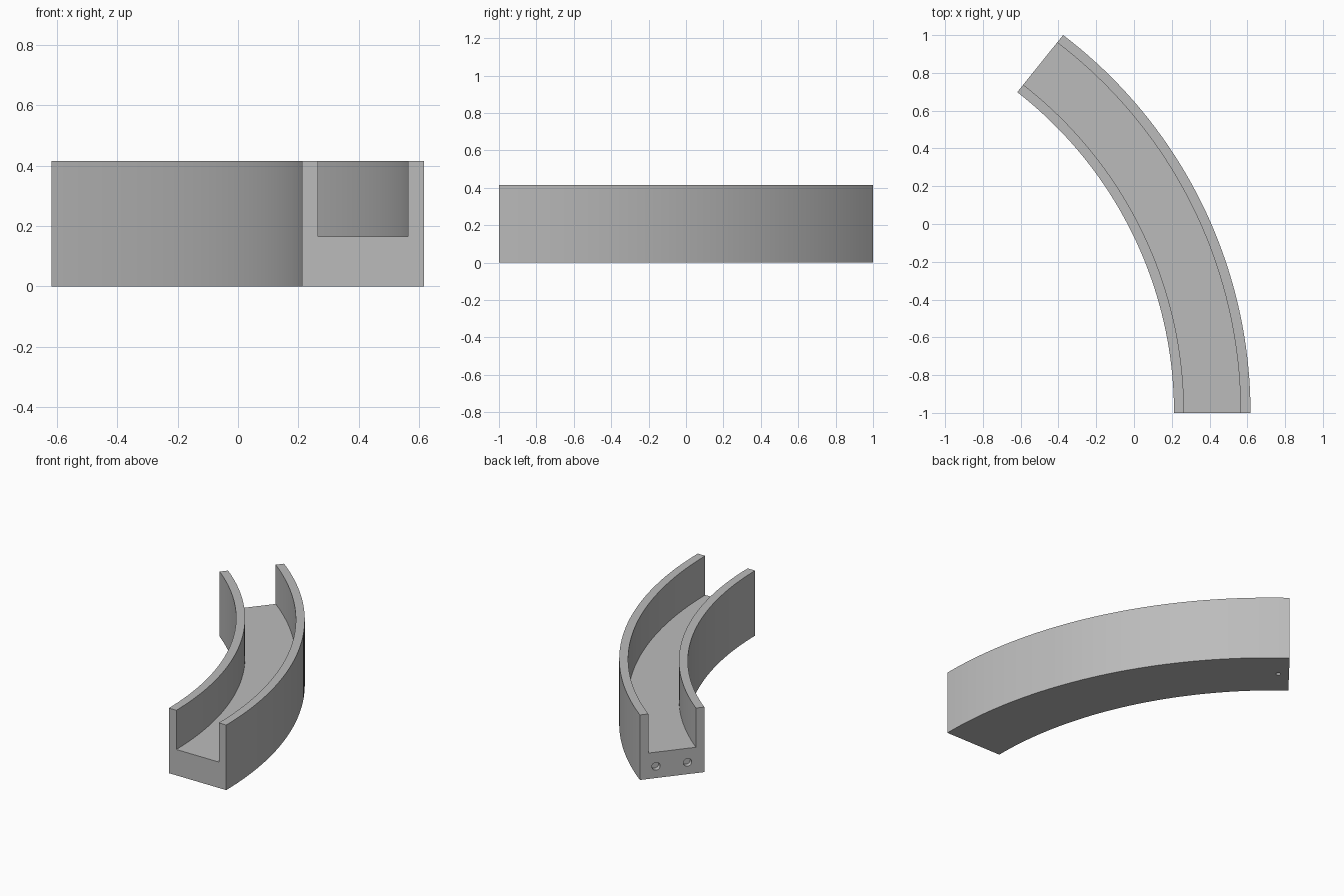
import bpy, bmesh
from math import sin, cos, radians
from mathutils import Vector

cube = bpy.data.objects.get("Cube")
if cube:
    bpy.data.objects.remove(cube, do_unlink=True)

# One grey for the whole piece
grey = bpy.data.materials.new("plain grey")
grey.use_nodes = True
colour = (0.5, 0.5, 0.5, 1)
grey.diffuse_color = colour
grey.node_tree.nodes["Principled BSDF"].inputs["Base Color"].default_value = colour

HEIGHT, FLOOR, WALL, STEPS = 0.415, 0.165, 0.13, 40


def arc(cx, radius, degrees, t):
    a = radians(degrees) * t
    return Vector((cx + radius * cos(a), -1 + radius * sin(a), 0))


def place(across, along, z=0.0):
    """Point on the bend: across runs inner to outer, along runs front to back."""
    inner = arc(-1.94, 2.152, 52.1, along)
    outer = arc(-1.895, 2.512, 52.77, along)
    p = inner.lerp(outer, across)
    p.z = z
    return p


# Curved channel: a U profile swept along the bend
profile = [(0, 0), (1, 0), (1, HEIGHT), (1 - WALL, HEIGHT),
           (1 - WALL, FLOOR), (WALL, FLOOR), (WALL, HEIGHT), (0, HEIGHT)]
bm = bmesh.new()
rings = [[bm.verts.new(place(u, i / STEPS, z)) for u, z in profile]
         for i in range(STEPS + 1)]
n = len(profile)
for a, b in zip(rings, rings[1:]):
    for j in range(n):
        k = (j + 1) % n
        bm.faces.new((a[j], a[k], b[k], b[j]))
bm.faces.new(rings[0])
bm.faces.new(rings[-1])
bmesh.ops.recalc_face_normals(bm, faces=bm.faces)
mesh = bpy.data.meshes.new("curved_channel")
bm.to_mesh(mesh)
bm.free()
mesh.materials.append(grey)
channel = bpy.data.objects.new("curved_channel", mesh)
bpy.context.collection.objects.link(channel)


def drill(centre, direction, radius, depth):
    """Cut a round blind hole into the channel."""
    bpy.ops.mesh.primitive_cylinder_add(
        vertices=20, radius=radius, depth=2 * depth, location=centre,
        rotation=direction.to_track_quat("Z", "Y").to_euler())
    cutter = bpy.context.object
    cutter.name = "hole_cutter"
    cutter.hide_render = True
    cutter.data.materials.append(grey)
    bpy.context.view_layer.objects.active = channel
    cut = channel.modifiers.new("hole", "BOOLEAN")
    cut.operation = "DIFFERENCE"
    cut.solver = "EXACT"
    cut.object = cutter
    bpy.ops.object.modifier_apply(modifier=cut.name)
    bpy.data.objects.remove(cutter, do_unlink=True)


# Two peg holes in the back end and one small hole underneath
across = place(1, 1) - place(0, 1)
back = Vector((-across.y, across.x, 0)).normalized()
for u in (0.26, 0.75):
    drill(place(u, 1, 0.075), back, 0.025, 0.03)
drill(place(0.5, 0.97), Vector((0, 0, 1)), 0.014, 0.03)

# Smooth walls with crisp edges
bpy.ops.object.select_all(action="DESELECT")
channel.select_set(True)
bpy.context.view_layer.objects.active = channel
bpy.ops.object.shade_smooth_by_angle(angle=radians(30))
